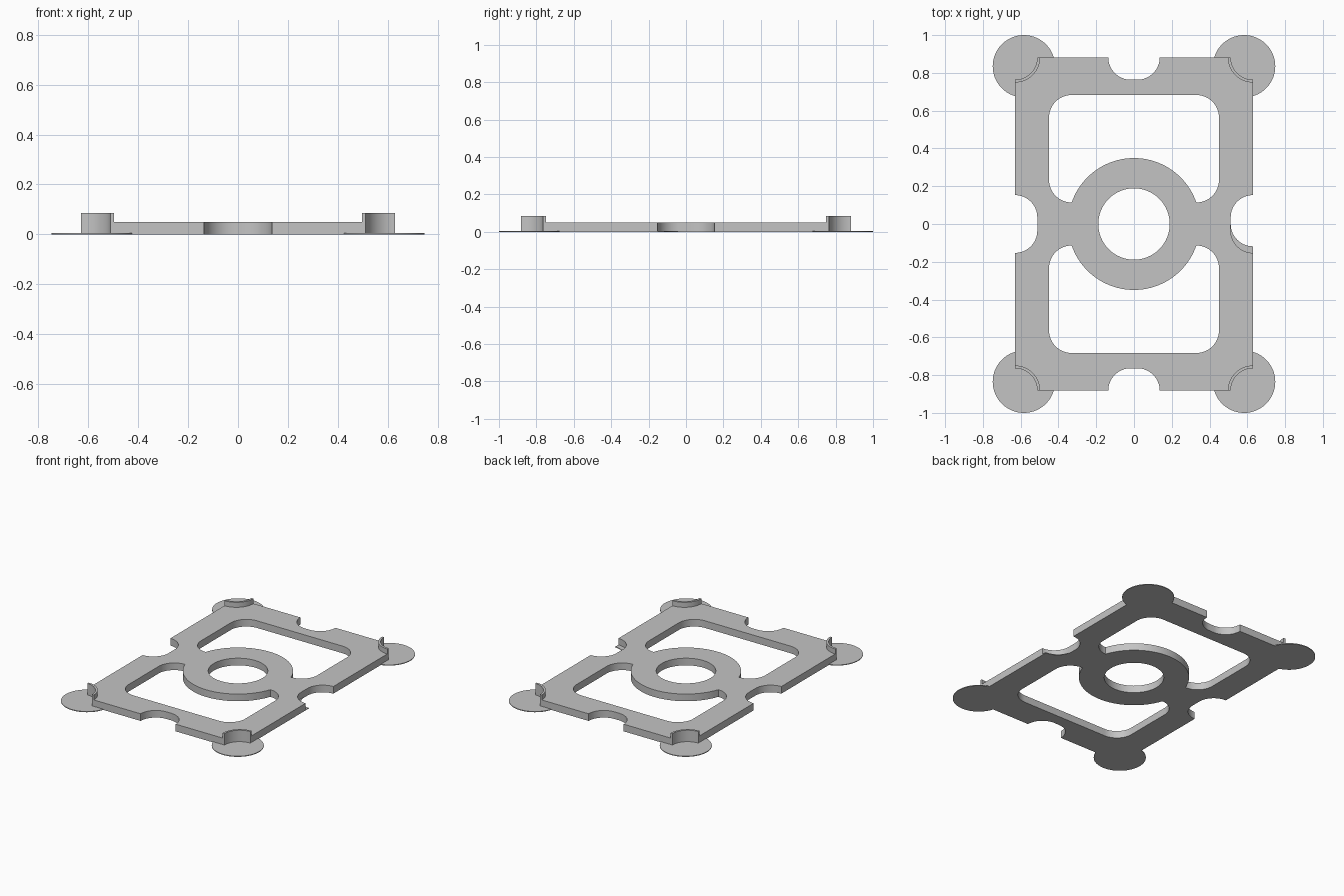
import bpy
import bmesh
from math import radians, degrees, asin, sin, cos

cube = bpy.data.objects.get("Cube")
if cube:
    bpy.data.objects.remove(cube)

HALF_X, HALF_Y = 0.63, 0.882      # frame half size
THICK, WALL_H, SKIN = 0.05, 0.085, 0.005
NOTCH_R, WALL_R = 0.118, 0.133    # finger notch and corner wall radii
RING_R, HOLE_R = 0.349, 0.189
WIN_X, WIN_LOW, WIN_HIGH, WIN_R = 0.45, 0.114, 0.683, 0.12

grey = bpy.data.materials.new("light_grey")
grey.use_nodes = True
colour = (0.55, 0.55, 0.55, 1)
grey.diffuse_color = colour
grey.node_tree.nodes["Principled BSDF"].inputs["Base Color"].default_value = colour


def arc(cx, cy, r, start, end, steps=16):
    angles = [radians(start + (end - start) * i / steps) for i in range(steps + 1)]
    return [(cx + r * cos(a), cy + r * sin(a)) for a in angles]


def flip(points, sx, sy):
    return [(x * sx, y * sy) for x, y in points]


def slab(name, outlines, height):
    """Extrude closed outlines (the first is outer, the rest are holes) up from z = 0."""
    curve = bpy.data.curves.new(name + "_profile", "CURVE")
    curve.dimensions = "2D"
    curve.fill_mode = "BOTH"
    curve.extrude = height / 2
    for points in outlines:
        spline = curve.splines.new("POLY")
        spline.points.add(len(points) - 1)
        for p, (x, y) in zip(spline.points, points):
            p.co = (x, y, 0, 1)
        spline.use_cyclic_u = True
    helper = bpy.data.objects.new(name + "_profile", curve)
    bpy.context.collection.objects.link(helper)
    graph = bpy.context.evaluated_depsgraph_get()
    mesh = bpy.data.meshes.new_from_object(helper.evaluated_get(graph))
    bpy.data.objects.remove(helper)
    bpy.data.curves.remove(curve)

    bm = bmesh.new()
    bm.from_mesh(mesh)
    bmesh.ops.translate(bm, verts=bm.verts, vec=(0, 0, height / 2))
    bmesh.ops.remove_doubles(bm, verts=bm.verts, dist=0.00005)
    bmesh.ops.recalc_face_normals(bm, faces=bm.faces)
    bm.to_mesh(mesh)
    bm.free()
    mesh.name = name
    mesh.materials.clear()
    mesh.materials.append(grey)
    obj = bpy.data.objects.new(name, mesh)
    bpy.context.collection.objects.link(obj)
    bpy.ops.object.select_all(action="DESELECT")
    obj.select_set(True)
    bpy.context.view_layer.objects.active = obj
    bpy.ops.object.shade_smooth_by_angle(angle=radians(30))
    return obj


# Frame outline: one quarter with half notches and a corner cut, then mirrored
quarter = (arc(HALF_X, 0.035, NOTCH_R, 180, 90)
           + arc(HALF_X, HALF_Y, WALL_R, 270, 180)
           + arc(0.018, HALF_Y, NOTCH_R, 0, -90))
upper = quarter + flip(quarter, -1, 1)[::-1]
outline = upper + flip(upper, -1, -1)

# Window outline: rounded rectangle interrupted by the central ring
meet = degrees(asin(WIN_LOW / RING_R))
corner_x = WIN_X - WIN_R
half = (arc(0, 0, RING_R, 90, meet, 24)[:-1]
        + arc(corner_x, WIN_LOW + WIN_R, WIN_R, -90, 0)
        + arc(corner_x, WIN_HIGH - WIN_R, WIN_R, 0, 90))
window = half + flip(half[1:], -1, 1)[::-1]

hole = arc(0, 0, HOLE_R, 0, 360, 64)[:-1]
slab("frame", [outline, window, flip(window, 1, -1), hole], THICK)

# Corner walls and thin corner pads
wall = (arc(HALF_X, HALF_Y, WALL_R, 270, 180)
        + arc(HALF_X, HALF_Y, NOTCH_R, 180, 270))
pad = arc(0.583, 0.835, 0.165, 0, 360, 64)[:-1]
for side, sx in (("left", 1), ("right", -1)):
    for end, sy in (("back", 1), ("front", -1)):
        slab(f"{end}_{side}_corner_wall", [flip(wall, sx, sy)], WALL_H)
        slab(f"{end}_{side}_corner_pad", [flip(pad, sx, sy)], SKIN)

# Thin sliver at the bottom of the left notch
ledge = (arc(HALF_X, -0.035, NOTCH_R, 180, 270)
         + arc(HALF_X, 0, NOTCH_R, 270, 180))
slab("left_notch_ledge", [ledge], SKIN)
